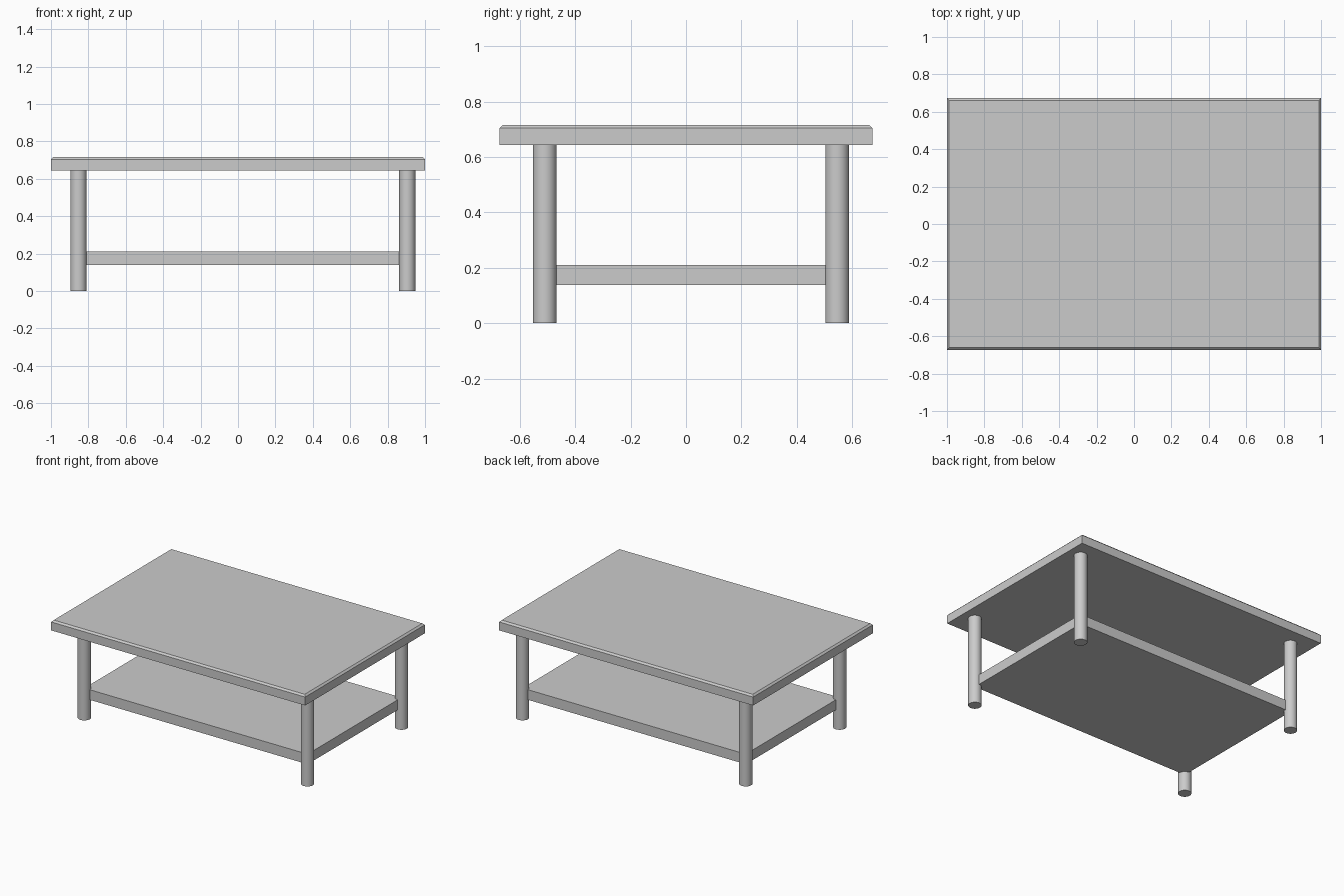
import bpy, bmesh

if "Cube" in bpy.data.objects:
    bpy.data.objects.remove(bpy.data.objects["Cube"])

grey = bpy.data.materials.new("plain grey")
grey.diffuse_color = (0.6, 0.6, 0.6, 1)
grey.use_nodes = True
grey.node_tree.nodes["Principled BSDF"].inputs["Base Color"].default_value = grey.diffuse_color

LEG_X = (-0.853, 0.905)
LEG_Y = (-0.51, 0.546)
LEG_R = 0.043
TOP_BOTTOM, TOP_TOP = 0.644, 0.716


def slab(name, x, y, z, chamfer=0):
    """Box between the given limits, with an optional chamfer round the top."""
    bm = bmesh.new()
    bmesh.ops.create_cube(bm, size=1)
    for v in bm.verts:
        v.co = [lim[0] + (c + 0.5) * (lim[1] - lim[0])
                for c, lim in zip(v.co, (x, y, z))]
    if chamfer:
        rim = [e for e in bm.edges if all(v.co.z > z[1] - 1e-4 for v in e.verts)]
        bmesh.ops.bevel(bm, geom=rim, offset=chamfer, segments=1,
                        affect='EDGES', profile=0.5)
    bmesh.ops.recalc_face_normals(bm, faces=bm.faces)
    mesh = bpy.data.meshes.new(name)
    bm.to_mesh(mesh)
    bm.free()
    mesh.materials.append(grey)
    obj = bpy.data.objects.new(name, mesh)
    bpy.context.collection.objects.link(obj)
    return obj


# Table top with chamfered upper rim
slab("table_top", (-1, 1), (-0.673, 0.673), (TOP_BOTTOM, TOP_TOP), 0.012)

# Lower shelf, its corners ending at the leg centres
slab("shelf", LEG_X, LEG_Y, (0.138, 0.21))

# Four round legs
for x, side in zip(LEG_X, ("left", "right")):
    for y, end in zip(LEG_Y, ("front", "back")):
        bpy.ops.mesh.primitive_cylinder_add(
            vertices=32, radius=LEG_R, depth=TOP_BOTTOM,
            location=(x, y, TOP_BOTTOM / 2))
        leg = bpy.context.object
        leg.name = f"{end}_{side}_leg"
        leg.data.materials.append(grey)
        bpy.ops.object.shade_smooth_by_angle()
